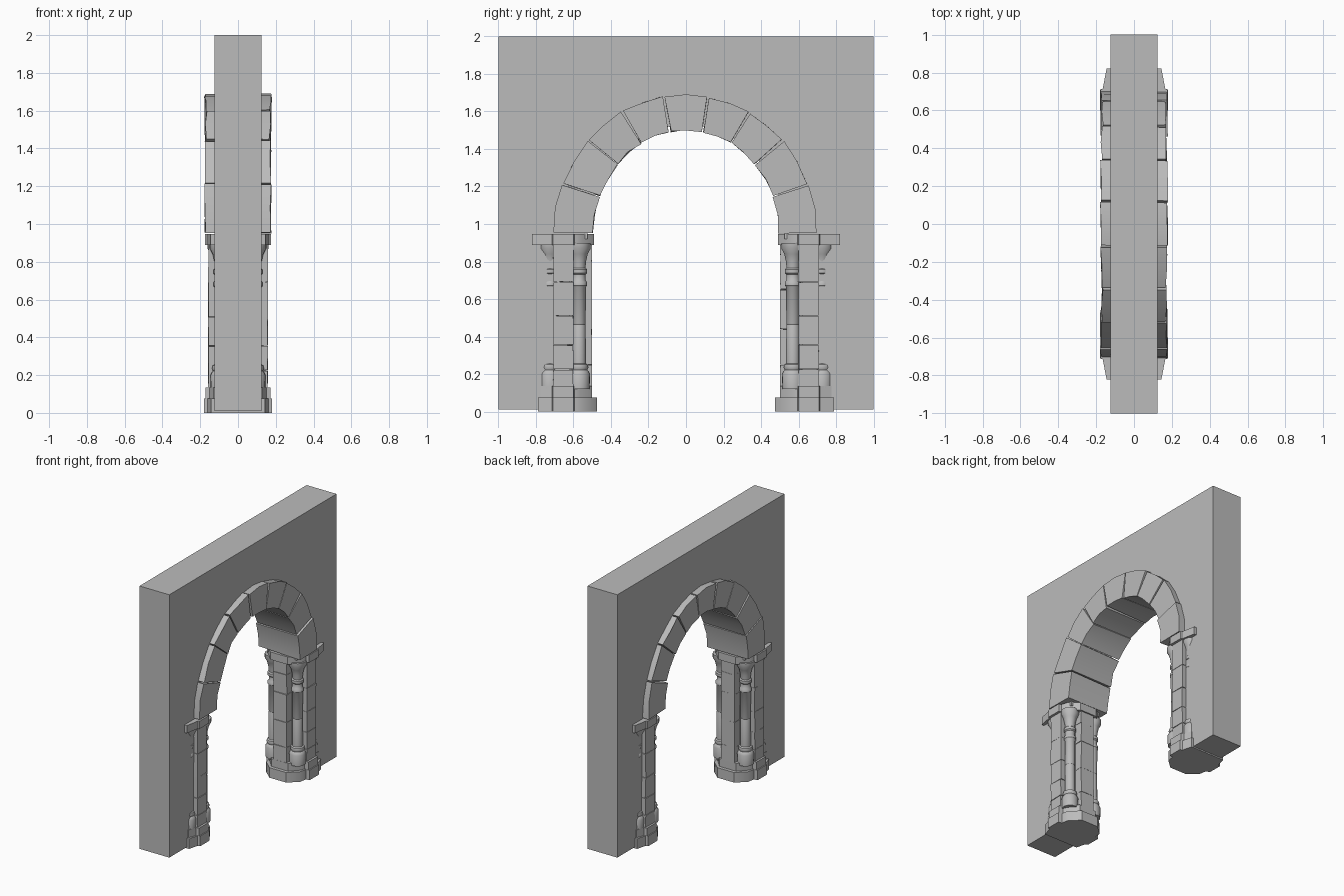
import bpy, bmesh, math, random
from mathutils import Vector

random.seed(4)
if "Cube" in bpy.data.objects:
    bpy.data.objects.remove(bpy.data.objects["Cube"], do_unlink=True)

stone = bpy.data.materials.new("grey stone")
stone.use_nodes = True
GREY = (0.5, 0.5, 0.5, 1)
stone.diffuse_color = GREY
stone.node_tree.nodes["Principled BSDF"].inputs["Base Color"].default_value = GREY


def finish(name, bm, smooth=True):
    bmesh.ops.recalc_face_normals(bm, faces=bm.faces[:])
    mesh = bpy.data.meshes.new(name)
    bm.to_mesh(mesh)
    bm.free()
    mesh.materials.append(stone)
    ob = bpy.data.objects.new(name, mesh)
    bpy.context.collection.objects.link(ob)
    if smooth:
        bpy.ops.object.select_all(action='DESELECT')
        ob.select_set(True)
        bpy.context.view_layer.objects.active = ob
        bpy.ops.object.shade_smooth_by_angle(angle=math.radians(40))
    return ob


def prism(name, outline, lo, hi, axis, bevel=0.0, jitter=0.0):
    """Extrude a closed outline along an axis: (y, z) along X, or (x, y) along Z."""
    bm = bmesh.new()
    place = (lambda a, b, h: (h, a, b)) if axis == 'X' else (lambda a, b, h: (a, b, h))
    rings = [[bm.verts.new(place(a, b, h)) for a, b in outline] for h in (lo, hi)]
    n = len(outline)
    for ring in rings:
        bm.faces.new(ring)
    for i in range(n):
        j = (i + 1) % n
        bm.faces.new((rings[0][i], rings[0][j], rings[1][j], rings[1][i]))
    for v in bm.verts:
        v.co += Vector([random.uniform(-jitter, jitter) for _ in range(3)])
    if bevel:
        sharp = [e for e in bm.edges if e.calc_face_angle(0) > 0.4]
        bmesh.ops.bevel(bm, geom=sharp, offset=bevel, segments=3, profile=0.5,
                        affect='EDGES', clamp_overlap=True)
    return finish(name, bm, bevel > 0)


def lathe(name, profile, x, y, sides=20):
    bm = bmesh.new()
    rings = []
    for r, z in profile:
        rings.append([bm.verts.new((x + r * math.cos(k * math.tau / sides),
                                    y + r * math.sin(k * math.tau / sides), z))
                      for k in range(sides)])
    for a, b in zip(rings, rings[1:]):
        for k in range(sides):
            m = (k + 1) % sides
            bm.faces.new((a[k], a[m], b[m], b[k]))
    bm.faces.new(rings[0])
    bm.faces.new(rings[-1])
    return finish(name, bm)


SPRING = 0.95


def arc(degrees, ry, rz):
    t = math.radians(degrees)
    return ry * math.cos(t), SPRING + rz * math.sin(t)


# Wall with arched opening, stepped back behind the pillars
opening = [arc(a, 0.525, 0.58) for a in range(0, 181, 6)]
wall = [(1, 0.01), (1, 2), (-1, 2), (-1, 0.01), (-0.62, 0.01), (-0.62, 0.92), (-0.525, 0.92)]
wall += opening[::-1] + [(0.525, 0.92), (0.62, 0.92), (0.62, 0.01)]
prism("wall", wall, -0.125, 0.125, 'X')

# Nine rounded arch stones
joints = [0, 21, 42, 61, 80]
joints += [180 - a for a in joints[::-1]]
for i, (a0, a1) in enumerate(zip(joints, joints[1:])):
    a0, a1, mid = a0 + 0.4, a1 - 0.4, (a0 + a1) / 2
    grow = random.uniform(-0.006, 0.008)
    outline = [arc(a, 0.495, 0.55) for a in (a0, mid, a1)]
    outline += [arc(a, 0.70 + grow, 0.74 + grow) for a in (a1, mid, a0)]
    depth = random.uniform(0.167, 0.176)
    prism(f"arch_stone_{i + 1}", outline, -depth, depth, 'X', 0.02, 0.005)


def footprint(s, inner, outer, half, face):
    """Chamfered plan of a pillar course with a projecting face block."""
    side = [(0.07, inner), (half - 0.03, inner + 0.065), (half - 0.02, 0.595), (face, 0.6),
            (face, 0.71), (half - 0.01, 0.715), (half - 0.03, outer)]
    return [(x, s * y) for x, y in side] + [(-x, s * y) for x, y in side[::-1]]


def block(name, s, half, y0, y1, z0, z1):
    prism(name, [(-half, s * y0), (half, s * y0), (half, s * y1), (-half, s * y1)],
          z0 + 0.001, z1 - 0.001, 'Z', 0.008, 0.002)


COLUMN = [(0.056, 0.12), (0.058, 0.2), (0.05, 0.215), (0.044, 0.222), (0.05, 0.235),
          (0.046, 0.25), (0.036, 0.256), (0.035, 0.46), (0.033, 0.465), (0.035, 0.47),
          (0.036, 0.665), (0.042, 0.672), (0.042, 0.69), (0.034, 0.7), (0.034, 0.73),
          (0.042, 0.738), (0.042, 0.758), (0.034, 0.765), (0.037, 0.8), (0.046, 0.84),
          (0.062, 0.87), (0.062, 0.9)]

# Pillars: stepped base, cross-shaped pier, corner columns, capital slab
for s, side in ((1, "back"), (-1, "front")):
    prism(f"{side}_base_lower", footprint(s, 0.475, 0.79, 0.172, 0.18), 0, 0.076, 'Z', 0.008)
    prism(f"{side}_base_upper", footprint(s, 0.5, 0.775, 0.16, 0.172), 0.076, 0.135, 'Z', 0.01)
    prism(f"{side}_capital_slab", footprint(s, 0.49, 0.82, 0.175, 0.176), 0.888, 0.946, 'Z', 0.008)
    block(f"{side}_pier_core", s, 0.09, 0.565, 0.7, 0.1, 0.92)

    face_z = [0.13, 0.225, 0.355, 0.51, 0.69, 0.89]
    for i, (z0, z1) in enumerate(zip(face_z, face_z[1:])):
        block(f"{side}_face_block_{i + 1}", s, 0.157, 0.6, 0.708, z0, z1)
    inner_z = [0.13, 0.25, 0.44, 0.65, 0.8, 0.89]
    for i, (z0, z1) in enumerate(zip(inner_z, inner_z[1:])):
        block(f"{side}_inner_block_{i + 1}", s, 0.056, 0.502, 0.62, z0, z1)

    for x in (-1, 1):
        flank = "left" if x > 0 else "right"
        lathe(f"{side}_{flank}_inner_column", COLUMN, x * 0.1, s * 0.57)
        lathe(f"{side}_{flank}_outer_column", COLUMN, x * 0.088, s * 0.725)
